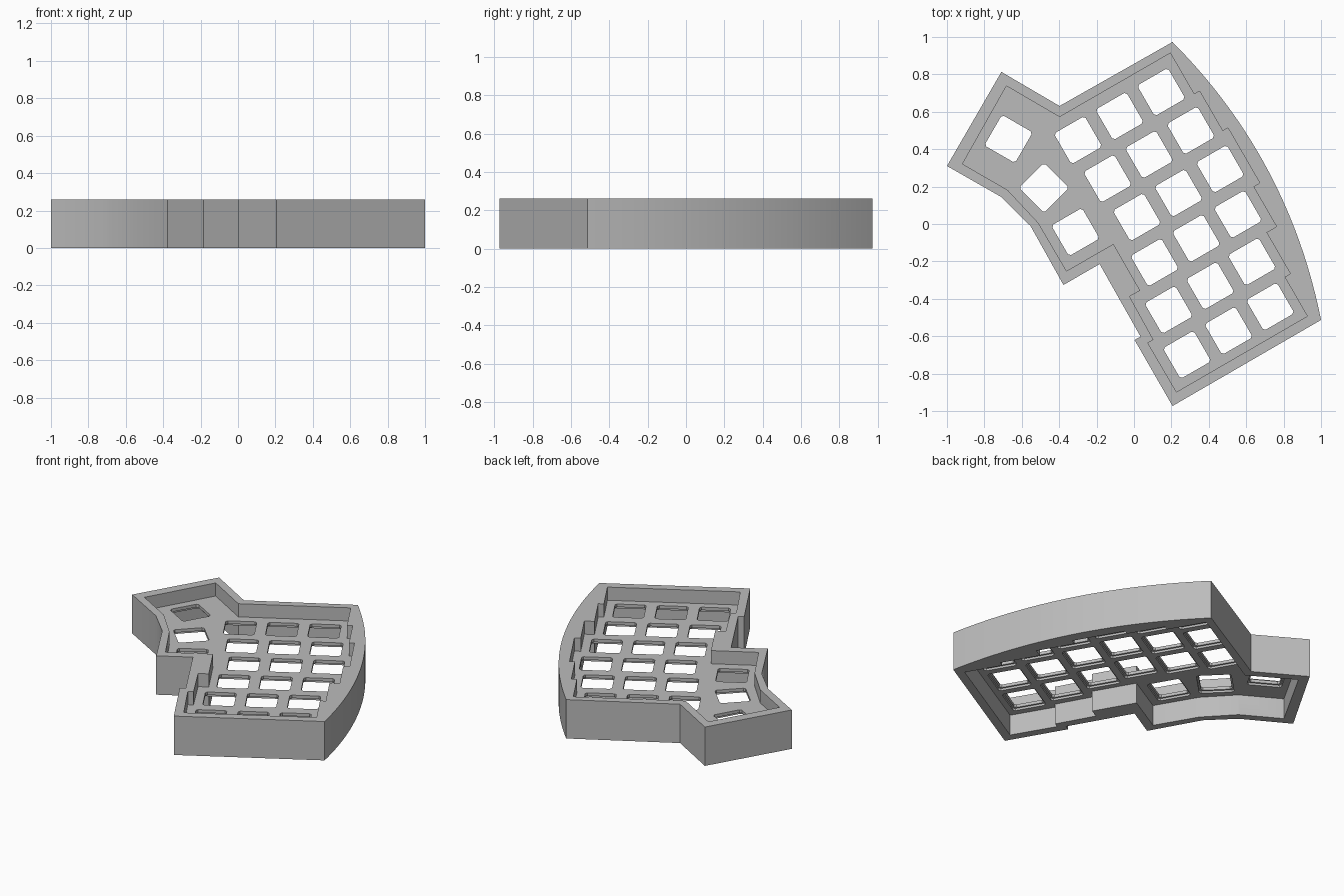
import bpy, bmesh, math
from mathutils import Vector, Matrix

cube = bpy.data.objects.get("Cube")
if cube:
    bpy.data.objects.remove(cube, do_unlink=True)

HEIGHT = 0.26
PLATE_TOP, LIP_BOTTOM, PLATE_BOTTOM = 0.172, 0.152, 0.138
PITCH, HOLE, POCKET = 0.257, 0.189, 0.212
TILT = math.radians(30)
ACROSS = Vector((math.cos(TILT), math.sin(TILT)))
DOWN = Vector((math.sin(TILT), -math.cos(TILT)))

# Staggered key columns: middle key position across, plus where each column's wall ends
COLUMNS = [(0.222, -0.44), (0.256, -0.194), (0.289, 0.146),
           (0.25, 0.393), (0.188, 0.648), (0.153, 0.89)]
FIRST_COLUMN, WALL_START, WALL_REACH = -0.538, -0.694, 0.403


def tilted(u, v):
    return ACROSS * u + DOWN * v


def bow(start, end, sag, steps):
    """Shallow curve from start to end that bulges to the left of travel."""
    start, end = Vector(start), Vector(end)
    chord = (end - start)
    normal = Vector((-chord.y, chord.x)).normalized()
    return [start.lerp(end, i / steps) + normal * sag * 4 * (i / steps) * (1 - i / steps)
            for i in range(steps + 1)]


def square(centre, angle, size, chamfer):
    """Square outline with small cut corners."""
    h, c = size / 2, size / 2 - chamfer
    turn = Matrix.Rotation(angle, 2)
    pts = [(h, -c), (h, c), (c, h), (-c, h), (-h, c), (-h, -c), (-c, -h), (c, -h)]
    return [Vector(centre) + turn @ Vector(p) for p in pts]


def prisms(name, outlines, z0, z1):
    """One object holding an upright prism for every outline."""
    bm = bmesh.new()
    for outline in outlines:
        face = bm.faces.new([bm.verts.new((p[0], p[1], z0)) for p in outline])
        out = bmesh.ops.extrude_face_region(bm, geom=[face])
        for v in out["geom"]:
            if isinstance(v, bmesh.types.BMVert):
                v.co.z = z1
    bmesh.ops.recalc_face_normals(bm, faces=bm.faces)
    mesh = bpy.data.meshes.new(name)
    bm.to_mesh(mesh)
    bm.free()
    obj = bpy.data.objects.new(name, mesh)
    bpy.context.collection.objects.link(obj)
    return obj


# Outer outline, with the bowed side opposite the thumb cluster
outer = bow((0.206, 0.973), (1.0, -0.513), 0.127, 28) + [
    (0.206, -0.973), (0.003, -0.62), (0.035, -0.602), (-0.184, -0.214),
    (-0.377, -0.326), (-0.553, -0.011), (-0.709, 0.144), (-1.0, 0.31),
    (-0.709, 0.813), (-0.398, 0.631)]

# Inner outline: stepped along the columns, then around the thumb cluster
inner, v0 = [], WALL_START
for u, v1 in COLUMNS:
    inner += [tilted(u + WALL_REACH, v0), tilted(u + WALL_REACH, v1)]
    v0 = v1
inner += [(0.227, -0.898), (0.074, -0.636), (0.104, -0.619), (-0.024, -0.387),
          (0.033, -0.356), (-0.11, -0.107), (-0.361, -0.251), (-0.511, 0.005),
          (-0.676, 0.182), (-0.917, 0.321), (-0.682, 0.738), (-0.398, 0.572)]

# Key positions: three per column, plus the fanned thumb keys
keys = [(tilted(u + row * PITCH, FIRST_COLUMN + i * PITCH), TILT)
        for i, (u, _) in enumerate(COLUMNS) for row in (-1, 0, 1)]
keys += [((-0.671, 0.455), -TILT), ((-0.481, 0.193), -TILT * 1.5), ((-0.313, -0.043), TILT)]

# Case body and its cutters
case = prisms("keyboard_case", [outer], 0, HEIGHT)
cutters = [
    prisms("top_recess", [inner], PLATE_TOP, HEIGHT + 0.1),
    prisms("bottom_recess", [inner], -0.1, PLATE_BOTTOM),
    prisms("key_holes", [square(c, a, HOLE, 0.012) for c, a in keys], 0.1, 0.2),
    prisms("switch_pockets", [square(c, a, POCKET, 0.012) for c, a in keys], 0.1, LIP_BOTTOM),
]
bpy.context.view_layer.objects.active = case
for cutter in cutters:
    cutter.hide_render = True
    mod = case.modifiers.new(cutter.name, "BOOLEAN")
    mod.operation, mod.solver, mod.object = "DIFFERENCE", "EXACT", cutter
    bpy.ops.object.modifier_apply(modifier=mod.name)
    bpy.data.objects.remove(cutter, do_unlink=True)

# Plain grey finish
grey = bpy.data.materials.new("grey plastic")
grey.use_nodes = True
colour = (0.5, 0.5, 0.5, 1)
grey.diffuse_color = colour
grey.node_tree.nodes["Principled BSDF"].inputs["Base Color"].default_value = colour
case.data.materials.clear()
case.data.materials.append(grey)

# Smooth the bowed side, keep the edges sharp
bpy.ops.object.select_all(action="DESELECT")
case.select_set(True)
bpy.ops.object.shade_smooth_by_angle(angle=TILT)
